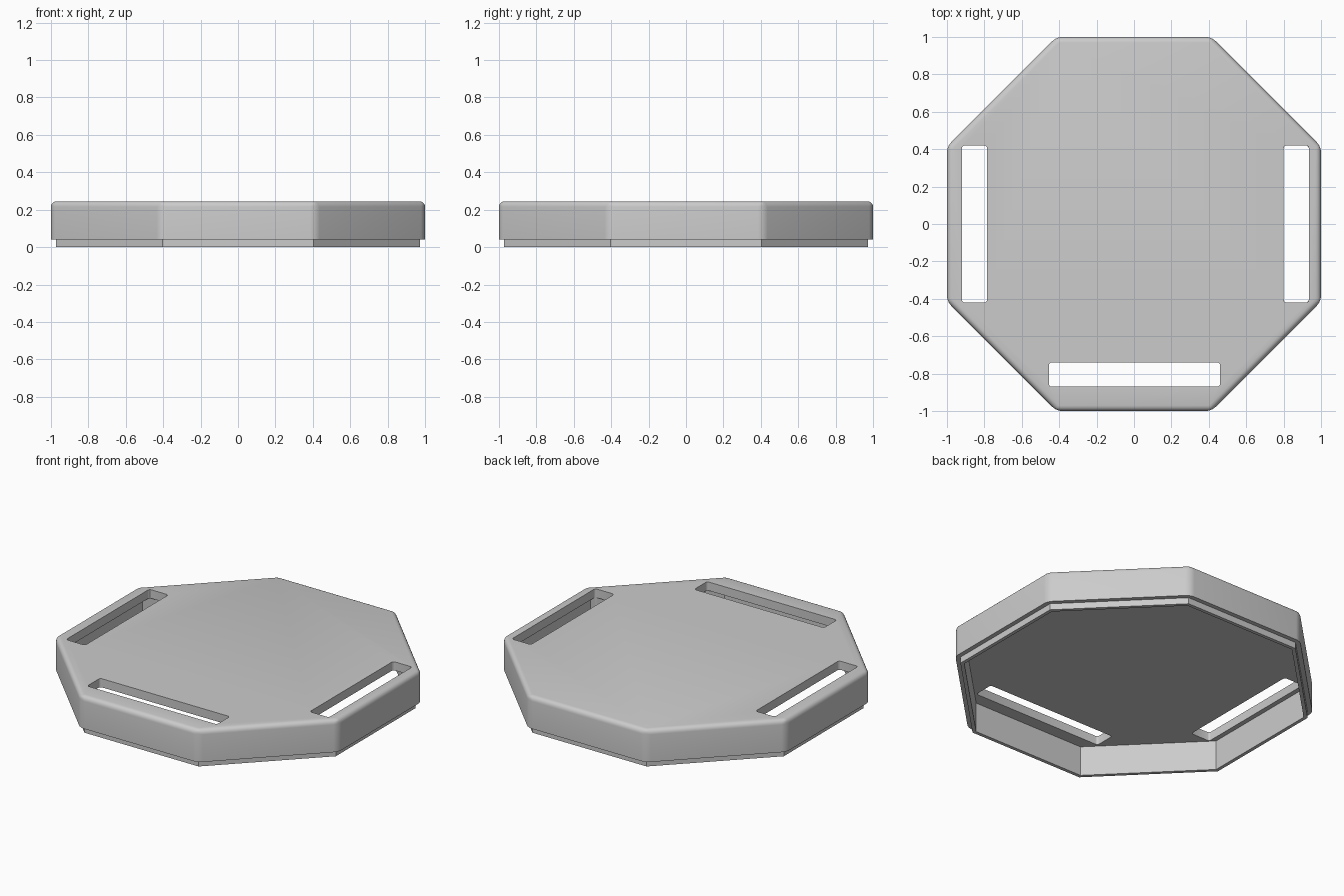
import bpy, bmesh, math

cube = bpy.data.objects.get("Cube")
if cube:
    bpy.data.objects.remove(cube, do_unlink=True)

grey = bpy.data.materials.new("light grey")
grey.use_nodes = True
grey.diffuse_color = (0.6, 0.6, 0.6, 1)
grey.node_tree.nodes["Principled BSDF"].inputs["Base Color"].default_value = grey.diffuse_color


def make_object(name, bm):
    bmesh.ops.recalc_face_normals(bm, faces=bm.faces)
    mesh = bpy.data.meshes.new(name)
    bm.to_mesh(mesh)
    bm.free()
    mesh.materials.append(grey)
    obj = bpy.data.objects.new(name, mesh)
    bpy.context.collection.objects.link(obj)
    return obj


def octagon(bm, apothem, z):
    radius = apothem / math.cos(math.pi / 8)
    angles = [(i + 0.5) * math.pi / 4 for i in range(8)]
    return [bm.verts.new((radius * math.cos(a), radius * math.sin(a), z)) for a in angles]


def slot_cutter(name, x0, x1, y0, y1):
    bm = bmesh.new()
    bmesh.ops.create_cube(bm, size=1)
    for v in bm.verts:
        v.co.x = x1 if v.co.x > 0 else x0
        v.co.y = y1 if v.co.y > 0 else y0
        v.co.z = 0.35 if v.co.z > 0 else 0.1
    upright = [e for e in bm.edges if abs(e.verts[0].co.z - e.verts[1].co.z) > 0.1]
    bmesh.ops.bevel(bm, geom=upright, offset=0.015, segments=3, profile=0.5, affect='EDGES')
    obj = make_object(name, bm)
    obj.hide_render = True
    obj.hide_set(True)
    return obj


# Hollow octagonal lid: (apothem, height) from the cavity ceiling out and up to the top
TOP, LEDGE = 0.245, 0.04
profile = [(0.95, 0.19), (0.95, 0), (0.972, 0), (0.972, LEDGE), (1, LEDGE), (1, TOP)]
bm = bmesh.new()
rings = [octagon(bm, *point) for point in profile]
for low, high in zip(rings, rings[1:]):
    for i in range(8):
        j = (i + 1) % 8
        bm.faces.new((low[i], low[j], high[j], high[i]))
bm.faces.new(rings[0])
bm.faces.new(rings[-1])

# Rounded upper rim and outer corners
top = set(rings[-1])
rounded = [e for e in bm.edges if top & set(e.verts)]
bmesh.ops.bevel(bm, geom=rounded, offset=0.03, segments=5, profile=0.5, affect='EDGES')
lid = make_object("octagonal_lid", bm)

# Strap slots through the top plate
slots = {
    "right_slot_cutter": (-0.92, -0.785, -0.42, 0.42),
    "left_slot_cutter": (0.80, 0.935, -0.42, 0.42),
    "front_slot_cutter": (-0.455, 0.46, -0.87, -0.74),
}
for name, box in slots.items():
    mod = lid.modifiers.new(name, 'BOOLEAN')
    mod.operation = 'DIFFERENCE'
    mod.solver = 'EXACT'
    mod.object = slot_cutter(name, *box)

# Bake the cuts, then remove the cutters
bpy.context.view_layer.update()
cut = bpy.data.meshes.new_from_object(lid.evaluated_get(bpy.context.evaluated_depsgraph_get()))
lid.modifiers.clear()
lid.data = cut
for name in slots:
    bpy.data.objects.remove(bpy.data.objects[name], do_unlink=True)

bpy.ops.object.select_all(action='DESELECT')
lid.select_set(True)
bpy.context.view_layer.objects.active = lid
bpy.ops.object.shade_smooth_by_angle(angle=math.radians(30))
